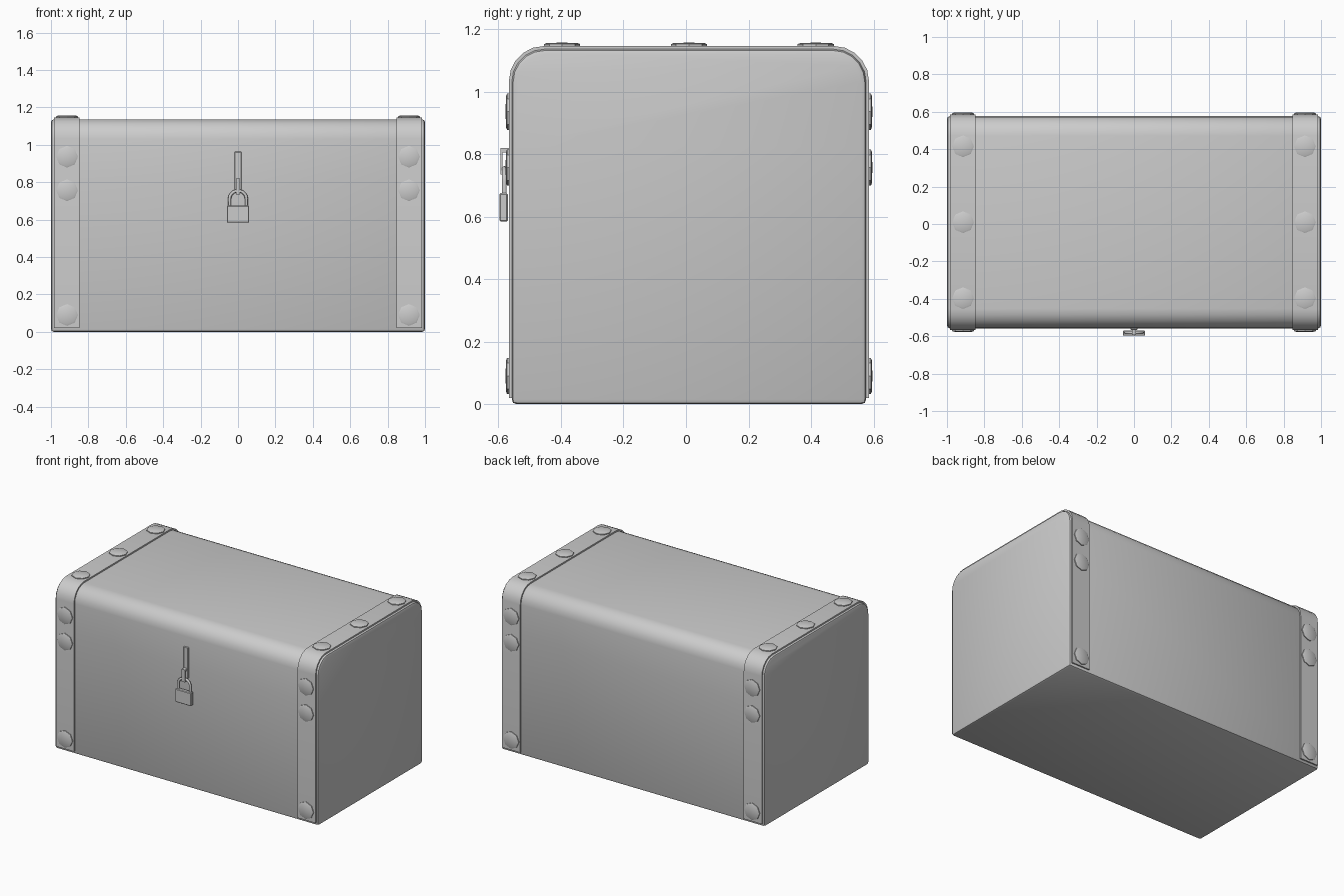
import bpy, bmesh, math
from mathutils import Matrix, Vector

if "Cube" in bpy.data.objects:
    bpy.data.objects.remove(bpy.data.objects["Cube"])

CY = 0.0095      # body centre in y (the padlock sticks out in front)
SEAM = 0.825     # height of the lid seam


def finish(name, bm, angle=35):
    bmesh.ops.recalc_face_normals(bm, faces=bm.faces)
    me = bpy.data.meshes.new(name)
    bm.to_mesh(me)
    bm.free()
    ob = bpy.data.objects.new(name, me)
    bpy.context.collection.objects.link(ob)
    bpy.ops.object.select_all(action='DESELECT')
    ob.select_set(True)
    bpy.context.view_layer.objects.active = ob
    bpy.ops.object.shade_smooth_by_angle(angle=math.radians(angle))
    return ob


def arch(half, bottom, top, radius, segs=5):
    """Open outline in (y, z): up one side, over the rounded top, down the other."""
    right = [(half, bottom)]
    for i in range(segs + 1):
        a = math.pi / 2 * i / segs
        right.append((half - radius + radius * math.cos(a), top - radius + radius * math.sin(a)))
    left = [(-y, z) for y, z in reversed(right)]
    return [(y + CY, z) for y, z in right + left]


def prism(profile, x0, x1):
    bm = bmesh.new()
    face = bm.faces.new([bm.verts.new((x0, y, z)) for y, z in profile])
    ext = bmesh.ops.extrude_face_region(bm, geom=[face])
    verts = [g for g in ext['geom'] if isinstance(g, bmesh.types.BMVert)]
    bmesh.ops.translate(bm, verts=verts, vec=(x1 - x0, 0, 0))
    if not face.is_valid or len(bm.faces) < len(profile) + 2:
        bm.faces.new([v for v in bm.verts if v not in verts])
    bmesh.ops.recalc_face_normals(bm, faces=bm.faces)
    return bm


def soften(bm, width, segs=2, skip_z=None):
    """Bevel the sharp edges, leaving those on the lid seam alone."""
    edges = [e for e in bm.edges if len(e.link_faces) == 2 and e.calc_face_angle(0) > 0.8
             and not (skip_z is not None and all(abs(v.co.z - skip_z) < 1e-4 for v in e.verts))]
    bmesh.ops.bevel(bm, geom=edges, offset=width, segments=segs, profile=0.5, affect='EDGES')


def block(name, x, y, z, bevel=0.0):
    bm = prism([(y[0], z[0]), (y[1], z[0]), (y[1], z[1]), (y[0], z[1])], *x)
    if bevel:
        soften(bm, bevel, 1)
    return finish(name, bm)


# chest base and lid
H = 0.567
base = prism([(CY - H, 0), (CY + H, 0), (CY + H, SEAM), (CY - H, SEAM)], -1, 1)
soften(base, 0.015, 2, SEAM)
finish("chest_base", base)
lid = prism(arch(H, SEAM, 1.136, 0.105), -1, 1)
soften(lid, 0.015, 2, SEAM)
finish("chest_lid", lid)


# domed rivet head with eight sides
def stud(name, loc, normal):
    bm = bmesh.new()
    rot = Vector((0, 0, 1)).rotation_difference(Vector(normal)).to_matrix().to_4x4()
    rings = []
    for r, h in ((0.058, -0.01), (0.058, 0.006), (0.05, 0.0095)):
        rings.append([bm.verts.new((r * math.cos(i * math.pi / 4), r * math.sin(i * math.pi / 4), h))
                      for i in range(8)])
    for a, b in zip(rings, rings[1:]):
        for i in range(8):
            bm.faces.new((a[i], a[(i + 1) % 8], b[(i + 1) % 8], b[i]))
    tip = bm.verts.new((0, 0, 0.011))
    for i in range(8):
        bm.faces.new((rings[-1][i], rings[-1][(i + 1) % 8], tip))
    bm.faces.new(rings[0][::-1])
    bm.transform(Matrix.Translation(loc) @ rot)
    finish(name, bm)


# straps at both ends with their rivets
outer = arch(0.576, 0.02, 1.146, 0.112)
inner = arch(0.545, 0.02, 1.115, 0.081)
for side, s in (("left", -1), ("right", 1)):
    strap = prism(outer + inner[::-1], *sorted((s * 0.985, s * 0.848)))
    finish(side + "_strap", strap)
    x = s * 0.914
    for i, z in enumerate((0.09, 0.757, 0.936)):
        stud(f"{side}_front_stud_{i}", (x, CY - 0.576, z), (0, -1, 0))
        stud(f"{side}_back_stud_{i}", (x, CY + 0.576, z), (0, 1, 0))
    for i, y in enumerate((-0.406, 0, 0.406)):
        stud(f"{side}_top_stud_{i}", (x, CY + y, 1.146), (0, 0, 1))

# hasp strap on the lid, and the staple the lock hangs from
block("hasp_strap", (-0.018, 0.018), (-0.566, -0.55), (0.75, 0.963), 0.003)
block("staple_top", (-0.012, 0.012), (-0.594, -0.56), (0.806, 0.82))
block("staple_front", (-0.012, 0.012), (-0.594, -0.587), (0.747, 0.808))
block("staple_bottom", (-0.012, 0.012), (-0.594, -0.56), (0.735, 0.747))

# padlock body and shackle
block("padlock_body", (-0.06, 0.06), (-0.597, -0.57), (0.584, 0.675), 0.004)
cu = bpy.data.curves.new("padlock_shackle", 'CURVE')
cu.dimensions = '3D'
cu.bevel_depth = 0.0085
cu.bevel_resolution = 1
pts = [(-0.045, 0.66)] + [(-0.045 * math.cos(math.pi * i / 10), 0.712 + 0.042 * math.sin(math.pi * i / 10))
                          for i in range(11)] + [(0.045, 0.66)]
sp = cu.splines.new('POLY')
sp.points.add(len(pts) - 1)
for p, (x, z) in zip(sp.points, pts):
    p.co = (x, -0.581, z, 1)
bpy.context.collection.objects.link(bpy.data.objects.new("padlock_shackle", cu))
